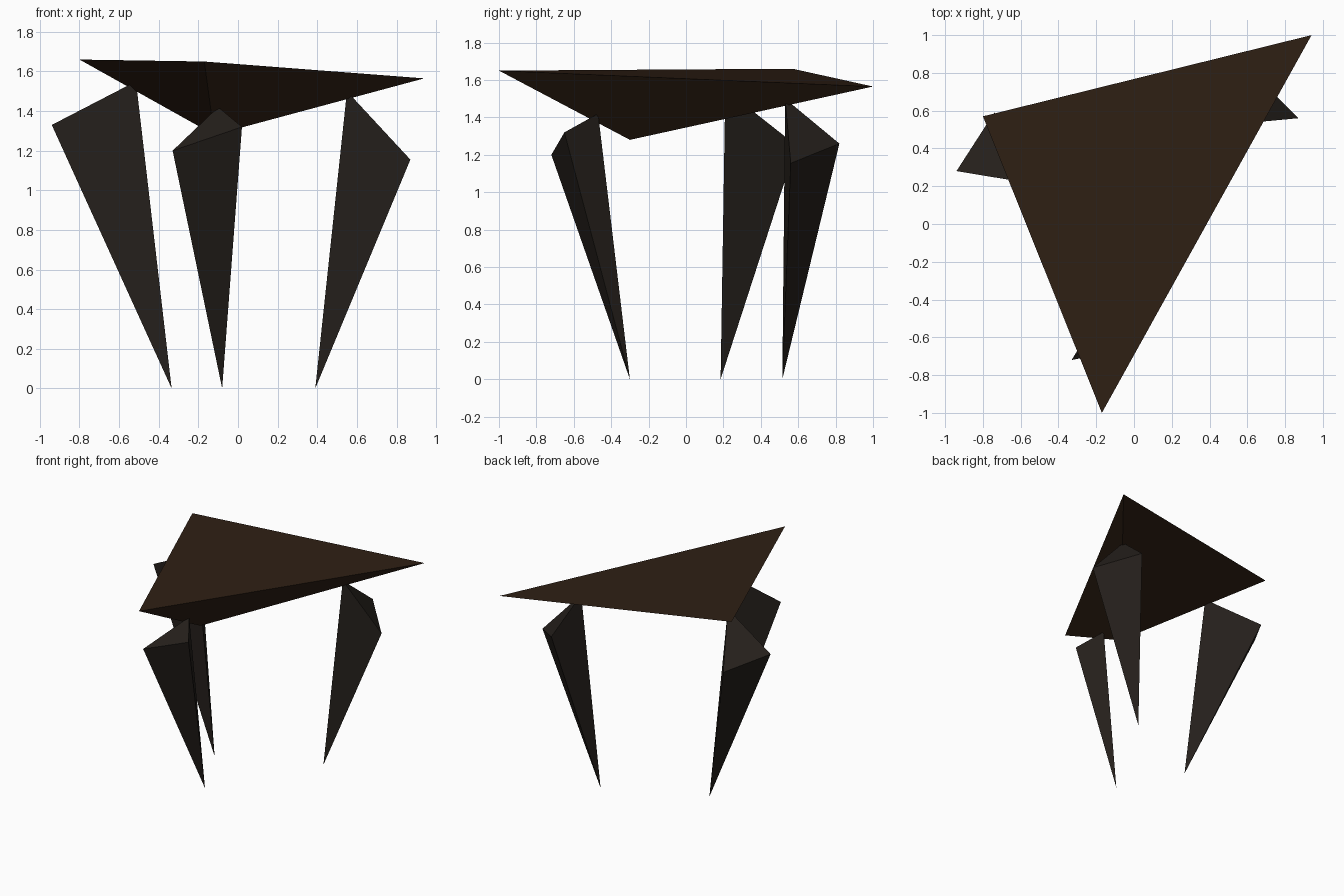
import bpy, bmesh

if "Cube" in bpy.data.objects:
    bpy.data.objects.remove(bpy.data.objects["Cube"])


def material(name, rgb):
    m = bpy.data.materials.new(name)
    m.diffuse_color = (*rgb, 1.0)
    m.use_nodes = True
    m.node_tree.nodes["Principled BSDF"].inputs["Base Color"].default_value = m.diffuse_color
    return m


def pyramid(name, base, apex, mat):
    """Closed flat-shaded tetrahedron from a triangle and a tip."""
    bm = bmesh.new()
    a, b, c = [bm.verts.new(p) for p in base]
    tip = bm.verts.new(apex)
    for face in ((a, b, c), (a, b, tip), (b, c, tip), (c, a, tip)):
        bm.faces.new(face)
    bmesh.ops.recalc_face_normals(bm, faces=bm.faces)
    mesh = bpy.data.meshes.new(name)
    bm.to_mesh(mesh)
    bm.free()
    mesh.materials.append(mat)
    ob = bpy.data.objects.new(name, mesh)
    bpy.context.collection.objects.link(ob)
    return ob


top_wood = material("top_wood", (0.028, 0.014, 0.007))
leg_wood = material("leg_wood", (0.018, 0.014, 0.011))

# Faceted table top: triangular slab tapering to a low point underneath
pyramid("table_top",
        [(-0.80, 0.57, 1.66), (0.94, 1.00, 1.565), (-0.17, -1.00, 1.65)],
        (-0.12, -0.30, 1.28), top_wood)

# Three splayed legs: slanted triangular shoulder tapering to a pointed foot
legs = {
    "front_leg": ([(-0.33, -0.72, 1.20), (0.02, -0.65, 1.32), (-0.10, -0.47, 1.42)],
                  (-0.08, -0.30, 0.0)),
    "right_leg": ([(0.87, 0.56, 1.155), (0.61, 0.82, 1.26), (0.55, 0.53, 1.50)],
                  (0.39, 0.515, 0.0)),
    "left_leg": ([(-0.94, 0.28, 1.33), (-0.74, 0.59, 1.25), (-0.515, 0.21, 1.55)],
                 (-0.335, 0.185, 0.0)),
}
for name, (shoulder, foot) in legs.items():
    pyramid(name, shoulder, foot, leg_wood)
